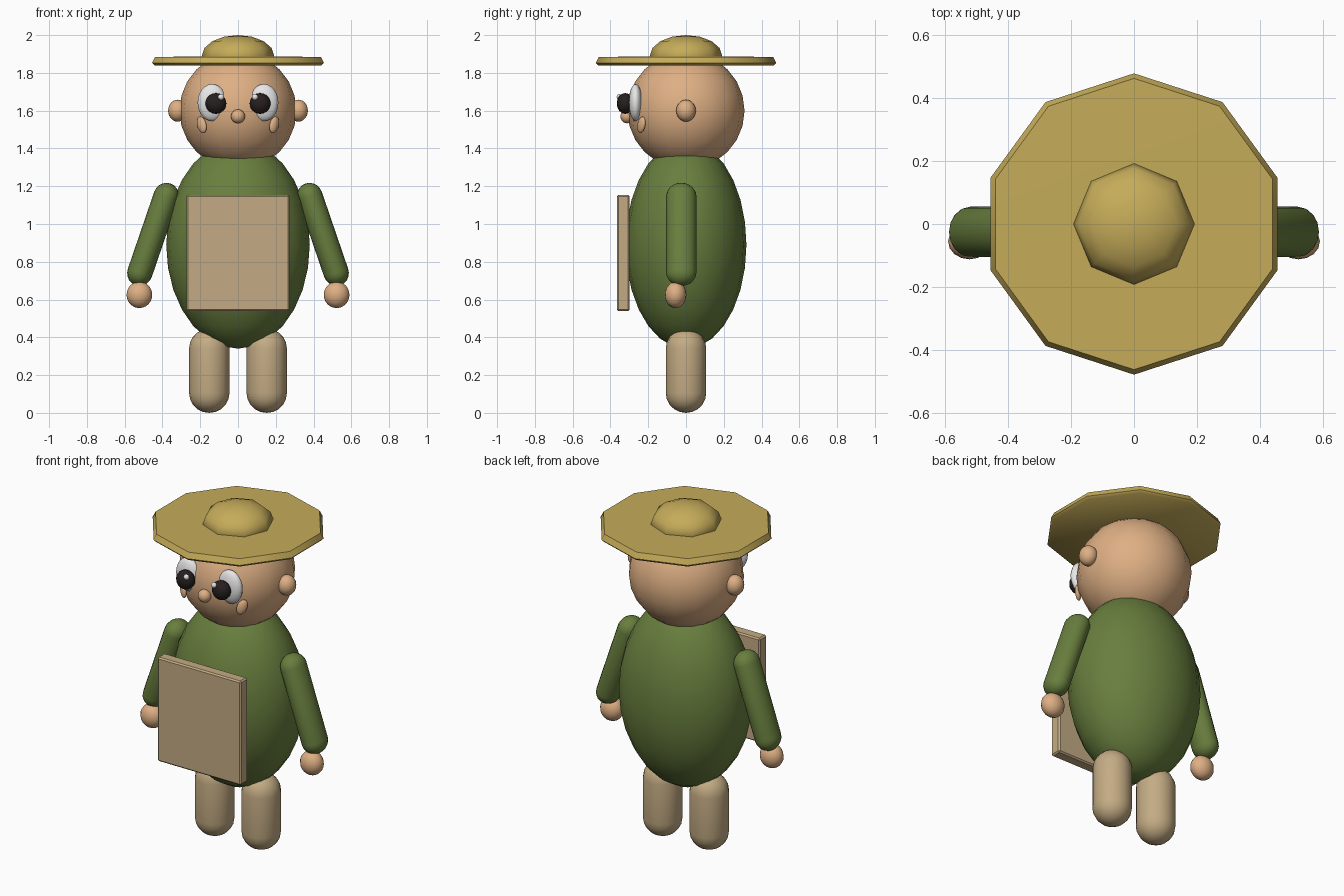
import bpy
import bmesh
from math import sin, cos, pi, radians

cube = bpy.data.objects.get("Cube")
if cube:
    bpy.data.objects.remove(cube, do_unlink=True)


def material(name, rgb):
    mat = bpy.data.materials.new(name)
    mat.use_nodes = True
    mat.diffuse_color = (*rgb, 1)
    mat.node_tree.nodes["Principled BSDF"].inputs["Base Color"].default_value = (*rgb, 1)
    return mat


skin = material("skin", (0.73, 0.43, 0.23))
straw = material("straw", (0.56, 0.41, 0.10))
green = material("green cloth", (0.14, 0.21, 0.048))
tan = material("tan", (0.55, 0.41, 0.23))
white = material("eye white", (0.82, 0.82, 0.82))
dark = material("pupil dark", (0.02, 0.014, 0.014))


def finish(name, bm, mat, loc, rot=(0, 0, 0), smooth=True):
    bmesh.ops.recalc_face_normals(bm, faces=bm.faces)
    mesh = bpy.data.meshes.new(name)
    bm.to_mesh(mesh)
    bm.free()
    mesh.materials.append(mat)
    if smooth:
        mesh.polygons.foreach_set("use_smooth", [True] * len(mesh.polygons))
        mesh.set_sharp_from_angle(angle=radians(60))
    obj = bpy.data.objects.new(name, mesh)
    obj.location = loc
    obj.rotation_euler = rot
    bpy.context.collection.objects.link(obj)
    return obj


def lathe(name, profile, mat, loc, scale=(1, 1, 1), rot=(0, 0, 0), sides=16):
    """Turn a (radius, height) profile around the z axis."""
    bm = bmesh.new()
    verts = [bm.verts.new((0, r, z)) for r, z in profile]
    edges = [bm.edges.new(pair) for pair in zip(verts, verts[1:])]
    bmesh.ops.spin(bm, geom=verts + edges, cent=(0, 0, 0), axis=(0, 0, 1),
                   angle=2 * pi, steps=sides)
    bmesh.ops.remove_doubles(bm, verts=bm.verts, dist=0.00001)
    bmesh.ops.scale(bm, vec=scale, verts=bm.verts)
    return finish(name, bm, mat, loc, rot)


def ball(name, mat, loc, size, rot=(0, 0, 0), sides=16, rings=12):
    arc = [(sin(pi * i / rings), -cos(pi * i / rings)) for i in range(rings + 1)]
    return lathe(name, arc, mat, loc, size, rot, sides)


def capsule(name, mat, loc, rx, ry, cap, height, rot=(0, 0, 0)):
    half, n = height / 2 - cap, 5
    low = [(sin(pi / 2 * i / n), -half - cap * cos(pi / 2 * i / n)) for i in range(n + 1)]
    high = [(r, -z) for r, z in reversed(low)]
    return lathe(name, low + high, mat, loc, (rx, ry, 1), rot)


# Torso and head
ball("body", green, (0, 0, 0.89), (0.38, 0.32, 0.55), sides=20, rings=14)
ball("head", skin, (0, 0, 1.6), (0.31, 0.31, 0.31))
ball("nose", skin, (0, -0.312, 1.57), (0.037, 0.035, 0.037))

# Straw hat
brim = [(0, 1.84), (0.465, 1.84), (0.478, 1.853), (0.462, 1.885), (0, 1.887)]
lathe("hat_brim", brim, straw, (0, 0, 0), sides=10)
ball("hat_crown", straw, (0, 0, 1.89), (0.192, 0.192, 0.11), sides=8, rings=8)

# Paired parts
for side, s in (("left", 1), ("right", -1)):
    ball(side + "_ear", skin, (s * 0.32, 0, 1.6), (0.05, 0.052, 0.058))
    ball(side + "_cheek", skin, (s * 0.192, -0.236, 1.525), (0.028, 0.016, 0.045),
         (0, s * 0.35, s * 0.65))
    ball(side + "_eye", white, (s * 0.137, -0.267, 1.643), (0.077, 0.036, 0.098))
    ball(side + "_pupil", dark, (s * 0.117, -0.322, 1.638), (0.055, 0.044, 0.055))
    ball(side + "_eye_glint", white, (s * 0.09, -0.353, 1.672), (0.016, 0.014, 0.016))
    capsule(side + "_arm", green, (s * 0.45, -0.025, 0.945), 0.067, 0.08, 0.07, 0.57,
            (0, -s * 0.33, 0))
    ball(side + "_hand", skin, (s * 0.522, -0.055, 0.625), (0.068, 0.057, 0.07))
    capsule(side + "_leg", tan, (s * 0.152, 0, 0.223), 0.107, 0.107, 0.105, 0.446)

# Chest board
bm = bmesh.new()
bmesh.ops.create_cube(bm, size=1)
bmesh.ops.scale(bm, vec=(0.546, 0.067, 0.615), verts=bm.verts)
bmesh.ops.bevel(bm, geom=bm.edges[:], offset=0.008, segments=1, affect='EDGES')
finish("chest_board", bm, tan, (0, -0.332, 0.847), smooth=False)
